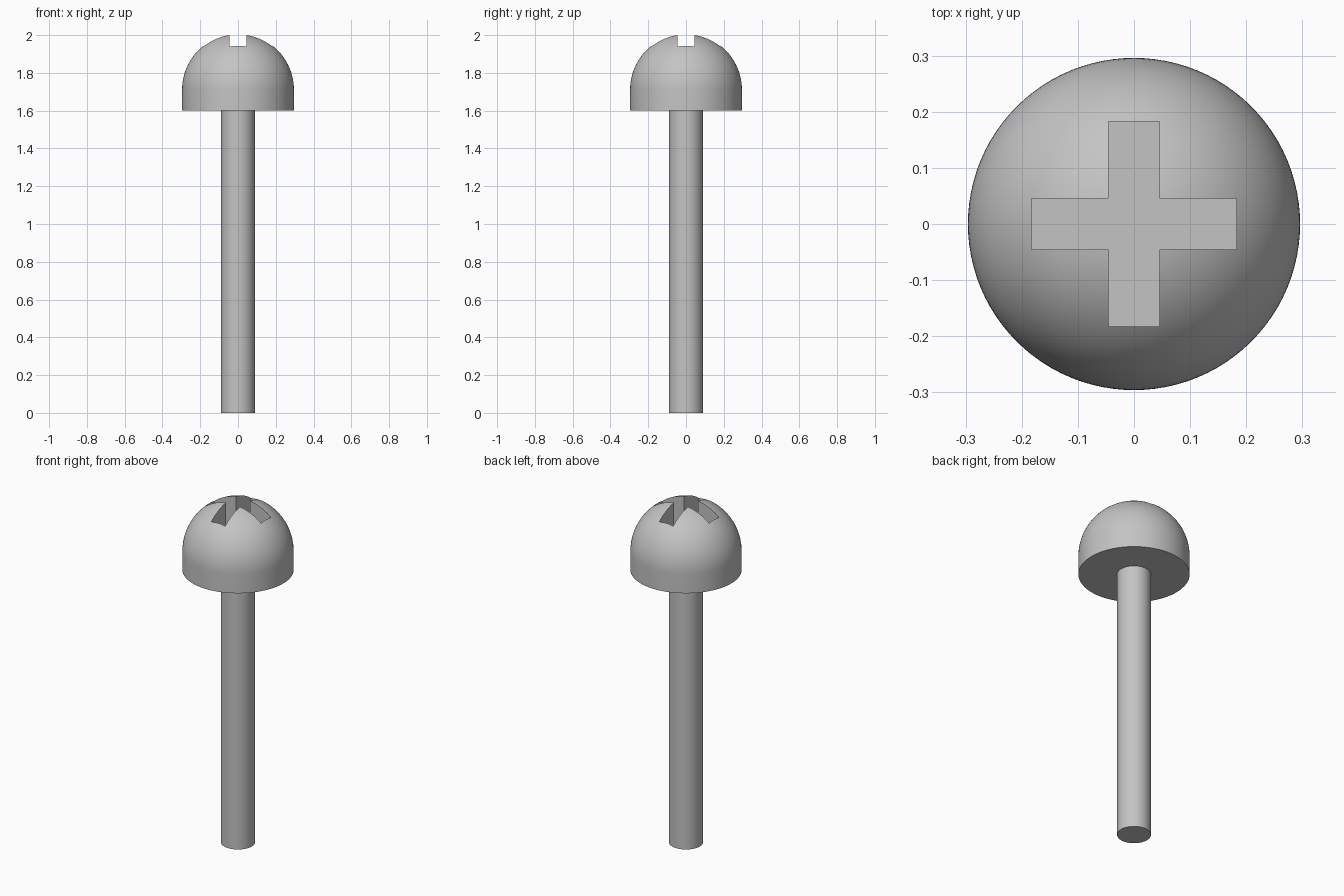
import bpy, bmesh, math
from mathutils import Matrix, Vector

if "Cube" in bpy.data.objects:
    bpy.data.objects.remove(bpy.data.objects["Cube"])

HEAD_R, HEAD_BASE, DOME_Z = 0.296, 1.6, 1.711
SHAFT_R = 0.09
SLOT_HALF_LEN, SLOT_HALF_WIDTH, SLOT_FLOOR = 0.183, 0.0455, 1.8

steel = bpy.data.materials.new("grey_steel")
steel.use_nodes = True
steel.diffuse_color = (0.55, 0.55, 0.55, 1)
steel.node_tree.nodes["Principled BSDF"].inputs["Base Color"].default_value = (0.55, 0.55, 0.55, 1)


def make_object(name, bm):
    bmesh.ops.recalc_face_normals(bm, faces=bm.faces)
    mesh = bpy.data.meshes.new(name)
    bm.to_mesh(mesh)
    bm.free()
    mesh.materials.append(steel)
    obj = bpy.data.objects.new(name, mesh)
    bpy.context.collection.objects.link(obj)
    return obj


def select_only(obj):
    bpy.ops.object.select_all(action="DESELECT")
    obj.select_set(True)
    bpy.context.view_layer.objects.active = obj


def lathe(name, profile, steps=96):
    """Revolve (radius, z) points about the z axis."""
    bm = bmesh.new()
    verts = [bm.verts.new((r, 0, z)) for r, z in profile]
    edges = [bm.edges.new(pair) for pair in zip(verts, verts[1:])]
    bmesh.ops.spin(bm, geom=verts + edges, cent=(0, 0, 0), axis=(0, 0, 1),
                   angle=math.tau, steps=steps)
    bmesh.ops.remove_doubles(bm, verts=bm.verts, dist=1e-5)
    return make_object(name, bm)


# Shaft: plain cylinder
shaft = lathe("shaft", [(0, 0), (SHAFT_R, 0), (SHAFT_R, HEAD_BASE), (0, HEAD_BASE)], 64)

# Head: short straight rim under a hemispherical dome
RINGS = 24
dome = [(HEAD_R * math.cos(a), DOME_Z + HEAD_R * math.sin(a))
        for a in (math.pi / 2 * i / RINGS for i in range(RINGS))]
head = lathe("head", [(0, HEAD_BASE), (HEAD_R, HEAD_BASE)] + dome + [(0, DOME_Z + HEAD_R)])

# Cross-shaped driver slot: one plus-shaped prism cut out of the head
bm = bmesh.new()
w, l = SLOT_HALF_WIDTH, SLOT_HALF_LEN
outline = []
for quarter in range(4):
    turn = Matrix.Rotation(quarter * math.pi / 2, 3, "Z")
    for x, y in ((l, -w), (l, w), (w, w)):
        outline.append(bm.verts.new(turn @ Vector((x, y, SLOT_FLOOR))))
floor = bm.faces.new(outline)
top = bmesh.ops.extrude_face_region(bm, geom=[floor])["geom"]
bmesh.ops.translate(bm, vec=(0, 0, 0.4),
                    verts=[v for v in top if isinstance(v, bmesh.types.BMVert)])
cutter = make_object("slot_cutter", bm)
cutter.hide_render = True

cut = head.modifiers.new("driver_slot", "BOOLEAN")
cut.operation = "DIFFERENCE"
cut.solver = "EXACT"
cut.object = cutter
select_only(head)
bpy.ops.object.modifier_apply(modifier=cut.name)
bpy.data.objects.remove(cutter)

# Smooth round surfaces, keep rim and slot edges sharp
for obj in (shaft, head):
    select_only(obj)
    bpy.ops.object.shade_smooth_by_angle(angle=math.radians(30))
